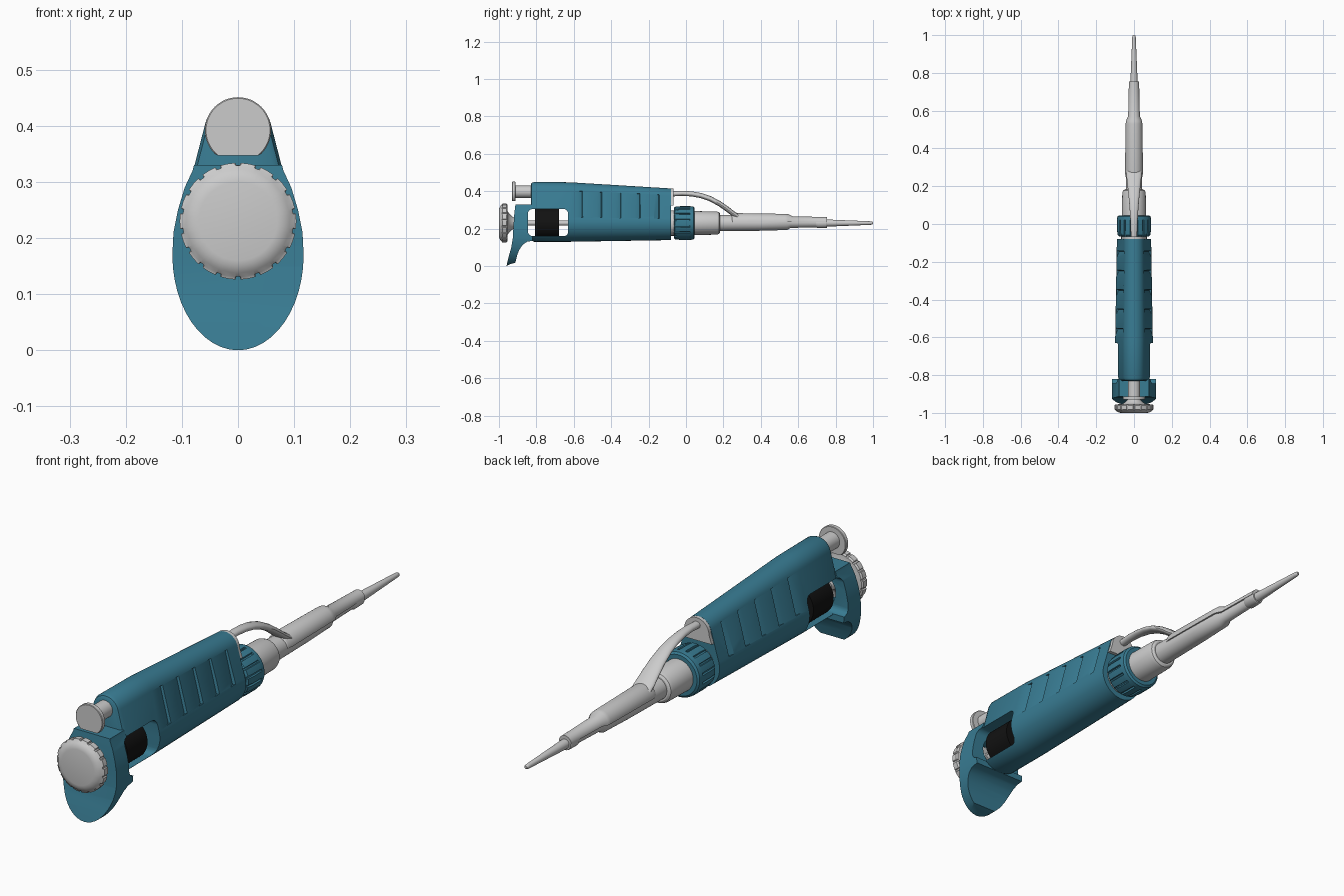
import bpy, bmesh
from math import sin, cos, pi, atan2
from mathutils import Vector, Matrix

if "Cube" in bpy.data.objects:
    bpy.data.objects.remove(bpy.data.objects["Cube"])

AX = 0.23  # height of the long axis


def material(name, col):
    m = bpy.data.materials.new(name)
    m.diffuse_color = (*col, 1)
    m.use_nodes = True
    m.node_tree.nodes["Principled BSDF"].inputs["Base Color"].default_value = m.diffuse_color
    return m


TEAL = material("teal", (0.04, 0.2, 0.29))
BLACK = material("black", (0.006, 0.006, 0.006))


def make(name, bm, mat=None):
    bmesh.ops.recalc_face_normals(bm, faces=bm.faces)
    me = bpy.data.meshes.new(name)
    bm.to_mesh(me)
    bm.free()
    ob = bpy.data.objects.new(name, me)
    bpy.context.collection.objects.link(ob)
    if mat:
        me.materials.append(mat)
    return ob


def loft(name, rings, mat=None):
    """Skin a list of equal point rings and cap both ends."""
    bm = bmesh.new()
    vs = [[bm.verts.new(p) for p in r] for r in rings]
    n = len(vs[0])
    for a, b in zip(vs, vs[1:]):
        for i in range(n):
            j = (i + 1) % n
            bm.faces.new((a[i], a[j], b[j], b[i]))
    bm.faces.new(vs[0])
    bm.faces.new(vs[-1])
    return make(name, bm, mat)


def circle(y, r, z=AX, n=48):
    return [Vector((r * cos(2 * pi * i / n), y, z + r * sin(2 * pi * i / n))) for i in range(n)]


def lathe(name, prof, mat=None, z=AX, n=48):
    return loft(name, [circle(y, r, z, n) for y, r in prof], mat)


def ribbed(y, hi, lo, teeth):
    """Ring with alternating high and low arcs, four points per tooth."""
    pts = []
    for i in range(teeth):
        for f, r in ((-0.36, hi), (0.0, hi), (0.36, hi), (0.42, lo), (0.58, lo)):
            a = 2 * pi * (i + f) / teeth
            pts.append(Vector((r * cos(a), y, AX + r * sin(a))))
    return pts


def egg(y, top, rt, rb, d=0.0, n=20):
    """Hull of a small upper circle and a large lower circle, inset by d."""
    zt = top - rt
    s = (rb - rt) / (zt - AX)
    a0 = atan2(s, (1 - s * s) ** 0.5)
    pts = []
    for k in range(n + 1):
        a = a0 + (pi - 2 * a0) * k / n
        pts.append(Vector(((rt - d) * cos(a), y, zt + (rt - d) * sin(a))))
    for k in range(n + 1):
        a = pi - a0 + (pi + 2 * a0) * k / n
        pts.append(Vector(((rb - d) * cos(a), y, AX + (rb - d) * sin(a))))
    return pts


def box(name, size, mtx, bevel=0.0):
    bm = bmesh.new()
    bmesh.ops.create_cube(bm, size=1)
    bmesh.ops.scale(bm, vec=size, verts=bm.verts)
    if bevel:
        es = [e for e in bm.edges if abs(e.verts[0].co.x - e.verts[1].co.x) > 1e-4]
        bmesh.ops.bevel(bm, geom=es, offset=bevel, segments=5, profile=0.5, affect='EDGES')
    bmesh.ops.transform(bm, matrix=mtx, verts=bm.verts)
    return make(name, bm)


def boolean(ob, cutter, op='DIFFERENCE'):
    m = ob.modifiers.new("cut", 'BOOLEAN')
    m.object, m.operation, m.solver = cutter, op, 'EXACT'
    bpy.context.view_layer.objects.active = ob
    bpy.ops.object.modifier_apply(modifier=m.name)


# handle body
body = loft("handle_body", [
    egg(-0.83, 0.45, 0.06, 0.1, 0.014), egg(-0.825, 0.45, 0.06, 0.1, 0.005),
    egg(-0.812, 0.45, 0.06, 0.1), egg(-0.62, 0.448, 0.06, 0.1),
    egg(-0.08, 0.415, 0.055, 0.091)], TEAL)

# finger hook: side profile intersected with the front outline
side = [(-.912, .33), (-.82, .33), (-.82, .135), (-.85, .13), (-.872, .115), (-.89, .09), (-.902, .06),
        (-.913, .018), (-.94, .01), (-.96, 0), (-.948, .05), (-.934, .1), (-.926, .15), (-.922, .22), (-.918, .28)]
hook = loft("finger_hook", [[Vector((x, y, z)) for y, z in side] for x in (-0.15, 0.15)], TEAL)
half = [(.117 * sin(pi / 24 * k), .17 - .17 * cos(pi / 24 * k)) for k in range(1, 13)]
half += [(.115, .21), (.107, .25), (.095, .29), (.081, .32), (.076, .34)]
outline = [(0, 0)] + half + [(-x, z) for x, z in reversed(half)]
front = loft("outline_cutter", [[Vector((x, y, z)) for x, z in outline] for y in (-1.1, -0.7)])
boolean(hook, front, 'INTERSECT')

# side window through the body and plunger hole in the hook
window = box("window_cutter", (0.4, 0.215, 0.145), Matrix.Translation((0, -0.7375, 0.2325)), 0.025)
hole = lathe("hole_cutter", [(-1.1, 0.062), (-0.75, 0.062)])
cutters = [front, window, hole]
for ob in (body, hook):
    boolean(ob, window)
    boolean(ob, hole)

# slanted grip grooves, five on each side
for s in (-1, 1):
    for i in range(5):
        y = -0.565 + 0.1025 * i
        drop = 0.012 * i / 4
        m = (Matrix.Translation((s * (0.081 - drop * 0.4), y, 0.332 - drop))
             @ Matrix.Rotation(-s * 0.25, 4, 'Y') @ Matrix.Rotation(s * 0.4, 4, 'Z'))
        c = box("groove_cutter", (0.02, 0.028, 0.145 - drop), m)
        boolean(body, c)
        cutters.append(c)
for c in cutters:
    bpy.data.objects.remove(c)

# plunger: ribbed knob, cone and rod
knob = [(-1.0, .07, .07), (-.998, .08, .08), (-.992, .092, .092), (-.984, .099, .099), (-.982, .104, .099),
        (-.96, .104, .099), (-.955, .098, .096), (-.953, .062, .062), (-.945, .05, .05),
        (-.93, .035, .035), (-.91, .025, .025), (-.88, .02, .02)]
loft("plunger_knob", [ribbed(y, a, b, 18) for y, a, b in knob])
lathe("plunger_rod", [(-0.9, 0.013), (-0.6, 0.013)], n=24)
lathe("volume_counter", [(-0.806, 0.081), (-0.68, 0.081)], BLACK)

# ejector button with flattened lower edge
btn = [circle(y, r, 0.392) for y, r in ((-.93, .057), (-.928, .059), (-.914, .059), (-.912, .057))]
loft("ejector_button", [[Vector((p.x, p.y, max(p.z, 0.347))) for p in r] for r in btn])
lathe("ejector_stem", [(-0.92, 0.033), (-0.78, 0.033)], z=0.397, n=32)

# ejector mounting plate at the nose of the body
arch = [(0.054 * cos(pi * k / 16), 0.361 + 0.054 * sin(pi * k / 16)) for k in range(17)]
arch += [(-0.066, 0.325), (0.066, 0.325)]
loft("ejector_plate", [[Vector((x, y, z)) for x, z in arch] for y in (-0.09, -0.066)])

# neck and ribbed collar
lathe("neck", [(-0.12, 0.068), (-0.04, 0.068)])
collar = [(-.065, .08, .08), (-.058, .087, .082), (-.03, .09, .083), (.02, .09, .083),
          (.022, .09, .09), (.04, .088, .088), (.046, .08, .08)]
loft("collar", [ribbed(y, a, b, 16) for y, a, b in collar], TEAL)

# nozzle, shaft and disposable tip
lathe("nozzle", [(.03, .064), (.165, .062), (.177, .058), (.182, .05)])
lathe("shaft", [(.16, .044), (.4, .041), (.54, .037), (.56, .026), (.72, .022), (.725, .02)])
lathe("tip", [(.7, .02), (.78, .018), (.985, .0095), (.996, .008), (1.0, .005)], n=32)

# ejector arm swept from the plate down to the sleeve
path = [(-.075, .386, .016), (-.02, .389, .018), (.03, .386, .02), (.08, .377, .023), (.13, .36, .027),
        (.18, .333, .032), (.22, .305, .036), (.255, .278, .04), (.29, .255, .04)]
rings = []
for i, (y, z, w) in enumerate(path):
    a, b = path[max(i - 1, 0)], path[min(i + 1, len(path) - 1)]
    nrm = Vector((0, a[1] - b[1], b[0] - a[0])).normalized()
    rings.append([Vector((w * cos(t), y, z)) + nrm * 0.0135 * sin(t)
                  for t in (2 * pi * k / 24 for k in range(24))])
loft("ejector_arm", rings)

# half-round ejector sleeve over the shaft, with a closed clip at its end
sleeve = [(.235, .03), (.25, .044), (.27, .048), (.53, .044), (.545, .043), (.57, .031), (.755, .027)]
loft("ejector_sleeve", [[Vector((r * cos(pi * k / 24), y, AX + .005 + r * sin(pi * k / 24)))
                         for k in range(25)] for y, r in sleeve])
lathe("sleeve_clip", [(.69, .02), (.705, .027), (.752, .026), (.755, .024)], n=32)

# smooth shading with crisp edges
for ob in bpy.data.objects:
    ob.select_set(True)
    bpy.context.view_layer.objects.active = ob
bpy.ops.object.shade_smooth_by_angle(angle=0.55)
